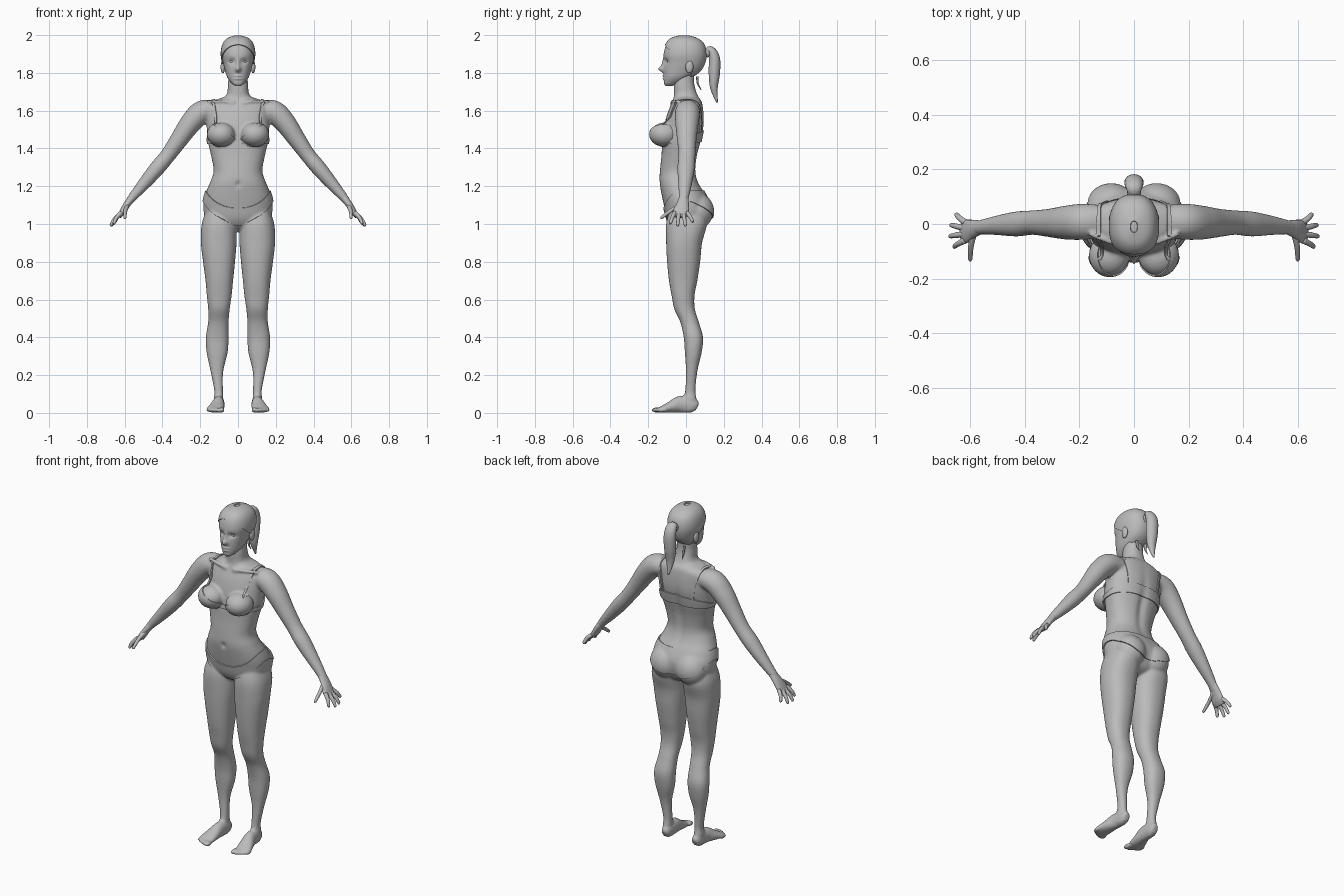
import bpy, bmesh, math
from mathutils import Vector, Matrix

cube = bpy.data.objects.get("Cube")
if cube:
    bpy.data.objects.remove(cube)

grey = bpy.data.materials.new("plain_grey")
grey.use_nodes = True
grey.diffuse_color = (0.5, 0.5, 0.5, 1)
grey.node_tree.nodes["Principled BSDF"].inputs["Base Color"].default_value = grey.diffuse_color


# ---------- helpers ----------
def spline(rows, steps=8):
    """Catmull-Rom resampling of equal-length rows of numbers."""
    dense = []
    for i in range(len(rows) - 1):
        before, start, end = rows[max(i - 1, 0)], rows[i], rows[i + 1]
        after = rows[min(i + 2, len(rows) - 1)]
        for k in range(steps):
            t = k / steps
            dense.append(tuple(
                b + t * ((c - a) / 2 + t * ((2 * a - 5 * b + 4 * c - d) / 2 + t * (3 * b - a - 3 * c + d) / 2))
                for a, b, c, d in zip(before, start, end, after)))
    return dense + [tuple(rows[-1])]


def level_point(row, angle, power=0.88):
    """Point on a horizontal section; angle 0 faces the front."""
    z, left, right, front, back = row
    s, c = math.sin(angle), -math.cos(angle)
    bulge = lambda v: math.copysign(abs(v) ** power, v)
    return Vector(((left + right) / 2 + (right - left) / 2 * bulge(s),
                   (front + back) / 2 + (back - front) / 2 * bulge(c), z))


def at_height(dense, z):
    for low, high in zip(dense, dense[1:]):
        if low[0] <= z <= high[0]:
            t = (z - low[0]) / max(high[0] - low[0], 1e-6)
            return tuple(a + (b - a) * t for a, b in zip(low, high))
    return dense[-1]


def skin(bm, rings, closed=True, caps=True):
    rows = [[bm.verts.new(p) for p in ring] for ring in rings]
    n = len(rows[0])
    for low, high in zip(rows, rows[1:]):
        for i in range(n if closed else n - 1):
            j = (i + 1) % n
            bm.faces.new((low[i], low[j], high[j], high[i]))
    if caps:
        bm.faces.new(rows[0][::-1])
        bm.faces.new(rows[-1])


def turn(n):
    return [math.tau * i / n for i in range(n)]


def levels(bm, rows, n=48):
    skin(bm, [[level_point(r, a) for a in turn(n)] for r in spline(rows)])


def tube(bm, rows, side, n=20, steps=6):
    """Elliptical tube: rows are x, y, z, radius along side, other radius."""
    dense = spline(rows, steps)
    centres = [Vector(r[:3]) for r in dense]
    rings = []
    for i, r in enumerate(dense):
        along = (centres[min(i + 1, len(dense) - 1)] - centres[max(i - 1, 0)]).normalized()
        across = Vector(side)
        across = (across - along * across.dot(along)).normalized()
        up = along.cross(across)
        rings.append([centres[i] + across * r[3] * math.cos(a) + up * r[4] * math.sin(a) for a in turn(n)])
    skin(bm, rings)


def ball(bm, centre, radii):
    place = Matrix.Translation(centre) @ Matrix.Diagonal((*radii, 1))
    return bmesh.ops.create_uvsphere(bm, u_segments=24, v_segments=16, radius=1, matrix=place)


def bump(bm, centre, radii, push):
    """Soft push of the surface around a point."""
    for v in bm.verts:
        d = sum(((p - c) / r) ** 2 for p, c, r in zip(v.co, centre, radii))
        v.co += Vector(push) * math.exp(-d)


def mirror(bm):
    copy = bmesh.ops.duplicate(bm, geom=bm.verts[:] + bm.edges[:] + bm.faces[:])["geom"]
    for v in copy:
        if isinstance(v, bmesh.types.BMVert):
            v.co.x = -v.co.x


def finish(bm, name):
    bmesh.ops.recalc_face_normals(bm, faces=bm.faces[:])
    mesh = bpy.data.meshes.new(name)
    bm.to_mesh(mesh)
    bm.free()
    mesh.materials.append(grey)
    for p in mesh.polygons:
        p.use_smooth = True
    obj = bpy.data.objects.new(name, mesh)
    bpy.context.collection.objects.link(obj)
    return obj


def cloth(obj, thickness, fit=True):
    """Lay a thin sheet on the body and give it a wall."""
    if fit:
        wrap = obj.modifiers.new("fit", "SHRINKWRAP")
        wrap.target, wrap.wrap_mode, wrap.offset = body, "ABOVE_SURFACE", 0.003
    wall = obj.modifiers.new("wall", "SOLIDIFY")
    wall.thickness, wall.offset = thickness, 0
    obj.modifiers.new("crisp_edges", "EDGE_SPLIT").split_angle = math.radians(50)


def band(name, dense, low, high, thickness, fit=True, n=96, rows=14):
    """Sheet around a body section between two heights that vary with angle."""
    bm = bmesh.new()
    skin(bm, [[level_point(at_height(dense, low(a) + (high(a) - low(a)) * k / rows), a) for a in turn(n)]
              for k in range(rows + 1)], caps=False)
    cloth(finish(bm, name), thickness, fit)


# ---------- body: limbs on one side, mirrored, then the trunk ----------
X, Y = (1, 0, 0), (0, 1, 0)
bm = bmesh.new()
# leg: height, inner, outer, front, back
levels(bm, [(0.01, .08, .125, -.02, .05), (.07, .078, .128, -.015, .055), (.12, .08, .126, -.004, .05),
            (.22, .078, .145, 0, .06), (.32, .055, .166, -.006, .083), (.4, .05, .17, -.012, .09),
            (.48, .05, .158, -.03, .068), (.55, .044, .158, -.062, .047), (.62, .034, .165, -.076, .045),
            (.7, .026, .172, -.09, .06), (.8, .016, .185, -.1, .075), (.9, .008, .196, -.105, .085),
            (1.0, .01, .192, -.105, .11), (1.08, .03, .165, -.085, .09)])
# foot and toes
tube(bm, [(.1, .06, .03, .018, .022), (.1, .035, .04, .028, .04), (.103, -.03, .045, .032, .045),
          (.112, -.08, .031, .041, .031), (.12, -.12, .02, .046, .02), (.122, -.145, .014, .04, .013)], X)
for i in range(5):
    ball(bm, (.085 + .0185 * i, -.157 + .002 * i * i, .015), (.014 - .0012 * i, .026, .014 - .001 * i))
# arm
tube(bm, [(.12, .01, 1.6, .06, .052), (.19, .008, 1.592, .066, .062), (.25, .005, 1.535, .062, .057),
          (.31, .004, 1.45, .052, .048), (.37, .005, 1.365, .045, .041), (.43, 0, 1.293, .046, .041),
          (.5, -.005, 1.21, .036, .033), (.56, -.012, 1.14, .027, .023), (.585, -.018, 1.105, .026, .018)], Y)
# collarbone, breast, buttock
tube(bm, [(.02, -.075, 1.642, .01, .009), (.08, -.068, 1.65, .009, .008), (.16, -.035, 1.648, .01, .01)], Y)
BREAST, BREAST_SIZE = (.088, -.115, 1.475), (.072, .075, .062)
ball(bm, BREAST, BREAST_SIZE)
ball(bm, (.083, .06, 1.065), (.088, .084, .092))
mirror(bm)
# trunk and neck: height, half width, front, back
trunk = [(z, -w, w, f, b) for z, w, f, b in (
    (.96, .03, -.03, .03), (.985, .1, -.07, .085), (1.03, .17, -.1, .112), (1.1, .183, -.117, .122),
    (1.16, .172, -.13, .1), (1.22, .148, -.14, .066), (1.28, .129, -.138, .052), (1.36, .142, -.13, .06),
    (1.44, .16, -.125, .08), (1.52, .166, -.115, .094), (1.58, .168, -.1, .094), (1.63, .165, -.08, .088),
    (1.655, .125, -.07, .08), (1.68, .064, -.064, .062), (1.74, .053, -.064, .044), (1.8, .05, -.055, .045))]
levels(bm, trunk, 96)
bump(bm, (0, -.14, 1.21), (.01, .03, .014), (0, .015, 0))
bump(bm, (0, .07, 1.38), (.022, .05, .16), (0, -.012, 0))
body = finish(bm, "body")
merge = body.modifiers.new("merge", "REMESH")
merge.mode, merge.voxel_size, merge.use_smooth_shade = "VOXEL", 0.007, True
relax = body.modifiers.new("relax", "SMOOTH")
relax.factor, relax.iterations = 0.5, 4

# ---------- hands ----------
bm = bmesh.new()
tube(bm, [(.56, -.012, 1.14, .025, .02), (.59, -.018, 1.1, .034, .018),
          (.614, -.027, 1.06, .043, .016), (.63, -.028, 1.038, .034, .01)], Y)
fingers = [((.618, -.06, 1.06), (.66, -.085, 1.0)), ((.62, -.037, 1.055), (.676, -.045, .99)),
           ((.62, -.014, 1.055), (.672, -.003, .99)), ((.616, .006, 1.06), (.652, .037, 1.01)),
           ((.585, -.03, 1.1), (.6, -.135, 1.03))]
for root, tip in fingers:
    a, b = Vector(root), Vector(tip)
    mid = (a + b) / 2 + Vector((.004, 0, .004))
    near_tip = a.lerp(b, 0.92)
    tube(bm, [(*a, .012, .012), (*mid, .0105, .01), (*near_tip, .008, .008), (*b, .003, .003)],
         (0.6, 0, 0.8), n=12)
mirror(bm)
finish(bm, "hands")

# ---------- head ----------
skull = [(z, -w, w, f, b) for z, w, f, b in (
    (1.73, .014, -.107, -.08), (1.745, .034, -.116, -.03), (1.775, .056, -.116, .02), (1.81, .068, -.118, .07),
    (1.85, .078, -.116, .095), (1.9, .086, -.118, .104), (1.95, .077, -.104, .092), (1.98, .052, -.075, .057),
    (1.993, .012, -.03, .01))]
bm = bmesh.new()
levels(bm, skull, 96)
bump(bm, (0, -.12, 1.82), (.014, .05, .015), (0, -.026, 0))
bump(bm, (0, -.12, 1.848), (.01, .05, .026), (0, -.012, 0))
for z in (1.784, 1.769):
    bump(bm, (0, -.118, z), (.021, .05, .006), (0, -.008, 0))
for s in (1, -1):
    bump(bm, (s * .033, -.11, 1.862), (.019, .05, .013), (0, .012, 0))
    ball(bm, (s * .033, -.09, 1.861), (.015, .012, .008))
    ball(bm, (s * .08, .018, 1.832), (.012, .021, .034))
finish(bm, "head")

# ---------- hair, ponytail and loose wisps ----------
band("hair", spline(skull), lambda a: 1.855 + .092 * math.cos(a), lambda a: 1.993, .012, fit=False, rows=24)
bm = bmesh.new()
tube(bm, [(0, .095, 1.895, .016, .016), (0, .128, 1.922, .028, .02), (0, .15, 1.88, .035, .029),
          (0, .15, 1.8, .034, .03), (0, .148, 1.72, .024, .02), (0, .165, 1.643, .004, .004)], X)
for s in (1, -1):
    tube(bm, [(s * .03, .06, 1.78, .008, .006), (s * .028, .062, 1.745, .006, .005),
              (s * .03, .08, 1.71, .002, .002)], X, n=8)
finish(bm, "ponytail")
bm = bmesh.new()
tube(bm, [(0, .1, 1.898, .022, .022), (0, .114, 1.908, .026, .025), (0, .124, 1.916, .022, .02)], X)
finish(bm, "hair_tie")

# ---------- underwear ----------
dense_trunk = spline(trunk)
band("briefs", dense_trunk,
     lambda a: 1.12 - (.125 if math.cos(a) > 0 else .09) * math.cos(a) ** 2,
     lambda a: 1.175 - .09 * max(0, math.cos(a)) ** 2, .007)
band("bra_band", dense_trunk, lambda a: 1.425 + .01 * max(0, -math.cos(a)),
     lambda a: 1.45 + .045 * max(0, -math.cos(a)), .007, rows=6)

bm = bmesh.new()
ball(bm, BREAST, [r * 1.03 for r in BREAST_SIZE])
bmesh.ops.bisect_plane(bm, geom=bm.verts[:] + bm.edges[:] + bm.faces[:], plane_co=(.088, -.115, 1.5),
                       plane_no=(-.5, 0, .85), clear_outer=True)
mirror(bm)
cloth(finish(bm, "bra_cups"), .005, fit=False)

bm = bmesh.new()
path = spline([(.125, -.13, 1.52), (.13, -.09, 1.6), (.13, -.02, 1.66), (.125, .06, 1.635),
               (.112, .09, 1.56), (.1, .09, 1.47)], 6)
skin(bm, [[Vector(p) + Vector((dx, 0, 0)) for dx in (-.008, 0, .008)] for p in path], closed=False, caps=False)
mirror(bm)
cloth(finish(bm, "bra_straps"), .006)
